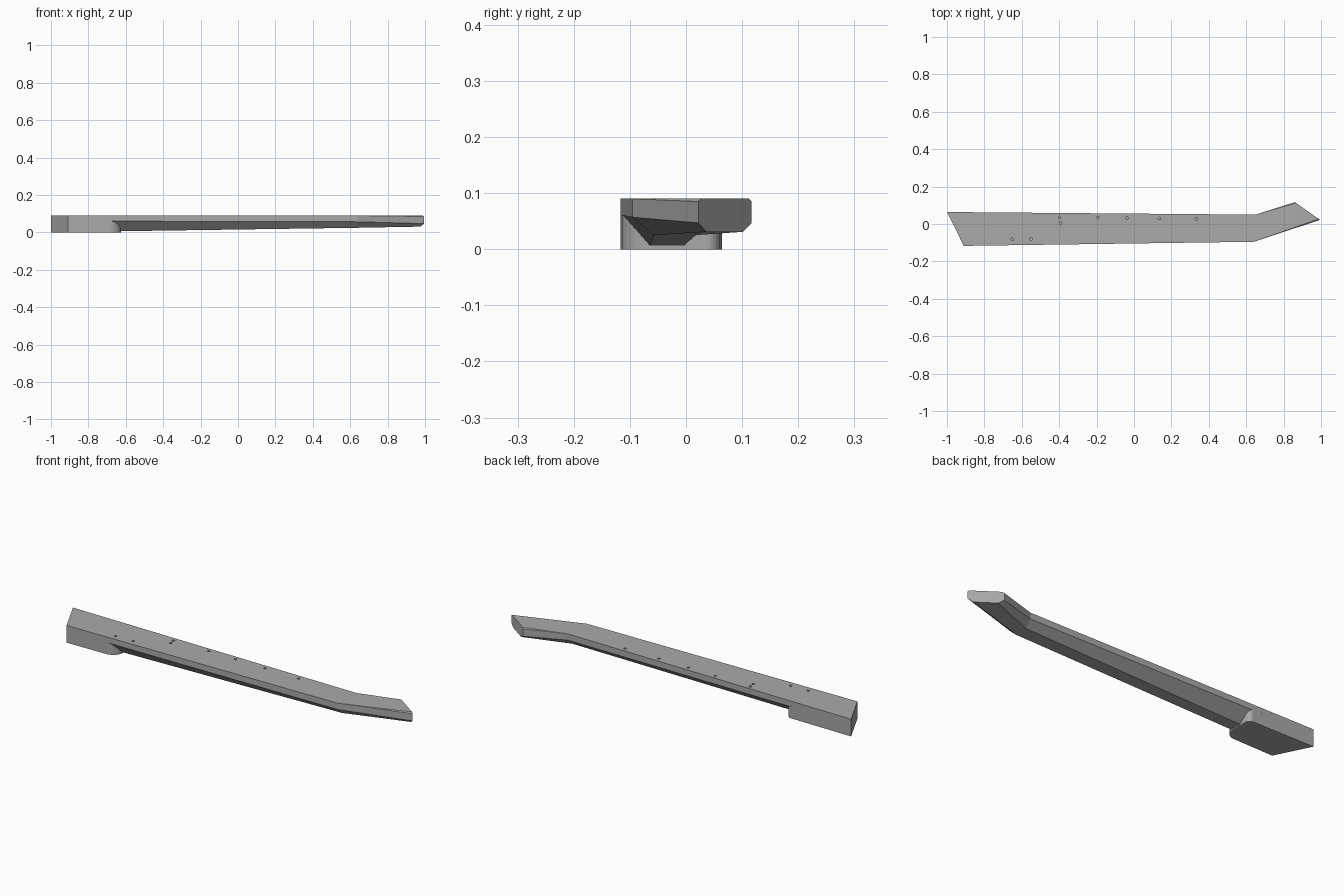
import bpy, bmesh, math

if "Cube" in bpy.data.objects:
    bpy.data.objects.remove(bpy.data.objects["Cube"])

wood = bpy.data.materials.new("plain_grey")
wood.diffuse_color = (0.4, 0.4, 0.4, 1)
wood.use_nodes = True
wood.node_tree.nodes["Principled BSDF"].inputs["Base Color"].default_value = wood.diffuse_color
TOP = 0.09


def finish(bm, name):
    bmesh.ops.remove_doubles(bm, verts=bm.verts, dist=1e-5)
    bmesh.ops.recalc_face_normals(bm, faces=bm.faces)
    me = bpy.data.meshes.new(name)
    bm.to_mesh(me)
    bm.free()
    me.materials.append(wood)
    ob = bpy.data.objects.new(name, me)
    bpy.context.collection.objects.link(ob)
    return ob


def prism(name, outline, z0, z1):
    bm = bmesh.new()
    face = bm.faces.new([bm.verts.new((x, y, z0)) for x, y in outline])
    up = bmesh.ops.extrude_face_region(bm, geom=[face])["geom"]
    verts = [g for g in up if isinstance(g, bmesh.types.BMVert)]
    bmesh.ops.translate(bm, verts=verts, vec=(0, 0, z1 - z0))
    return finish(bm, name)


def front_y(x):
    return -0.117 + (x + 0.91) / 1.55 * 0.022


def back_y(x):
    return 0.064 - (x + 1) / 1.65 * 0.014


# Neck and head: cross-sections lofted from the slanted butt to the slanted tip.
# front xy, back xy, bottom flat y range, side bottom z, flat z, top bevel
stations = [
    ((-0.91, -0.117), (-1.0, 0.064), (-0.066, -0.008), 0.061, 0.002, 0),
    ((0.64, -0.095), (0.65, 0.05), (-0.058, 0.014), 0.057, 0.025, 0),
    ((0.995, 0.022), (0.86, 0.117), (0.036, 0.101), 0.047, 0.031, 0.005),
]
bm = bmesh.new()
rings = []
for (fx, fy), (bx, by), (y0, y1), zs, zf, bev in stations:
    section = [(fy, TOP - bev), (fy, zs), (y0, zf), (y1, zf),
               (by, zs), (by, TOP - bev), (by - bev, TOP), (fy + bev, TOP)]
    rings.append([bm.verts.new((fx + (bx - fx) * (y - fy) / (by - fy), y, z))
                  for y, z in section])
for a, b in zip(rings, rings[1:]):
    for i in range(8):
        j = (i + 1) % 8
        bm.faces.new((a[i], a[j], b[j], b[i]))
bm.faces.new(rings[0])
bm.faces.new(rings[-1])
neck = finish(bm, "neck")

# Heel block with rounded end corners
outline = [(-1.0, back_y(-1)), (-0.91, front_y(-0.91)), (-0.69, front_y(-0.69))]
for i in range(1, 9):
    a = math.radians(-90 + i * 90 / 8)
    outline.append((-0.69 + 0.065 * math.cos(a), -0.06 + 0.055 * math.sin(a)))
for i in range(7):
    a = math.radians(i * 90 / 6)
    outline.append((-0.65 + 0.025 * math.cos(a), 0.036 + 0.025 * math.sin(a)))
heel = prism("heel", outline, 0, 0.08)

# Marker holes drilled in the top
holes = [(-0.65, -0.082), (-0.55, -0.08), (-0.398, 0.035), (-0.393, 0.006),
         (-0.193, 0.034), (-0.037, 0.032), (0.136, 0.03), (0.333, 0.027)]
for k, (x, y) in enumerate(holes):
    ring = [(x + 0.007 * math.cos(t * math.tau / 16),
             y + 0.007 * math.sin(t * math.tau / 16)) for t in range(16)]
    drill = prism("hole_cutter_%d" % (k + 1), ring, TOP - 0.02, TOP + 0.02)
    drill.hide_render = True
    drill.hide_set(True)
    cut = neck.modifiers.new("hole", "BOOLEAN")
    cut.operation = "DIFFERENCE"
    cut.solver = "EXACT"
    cut.object = drill
